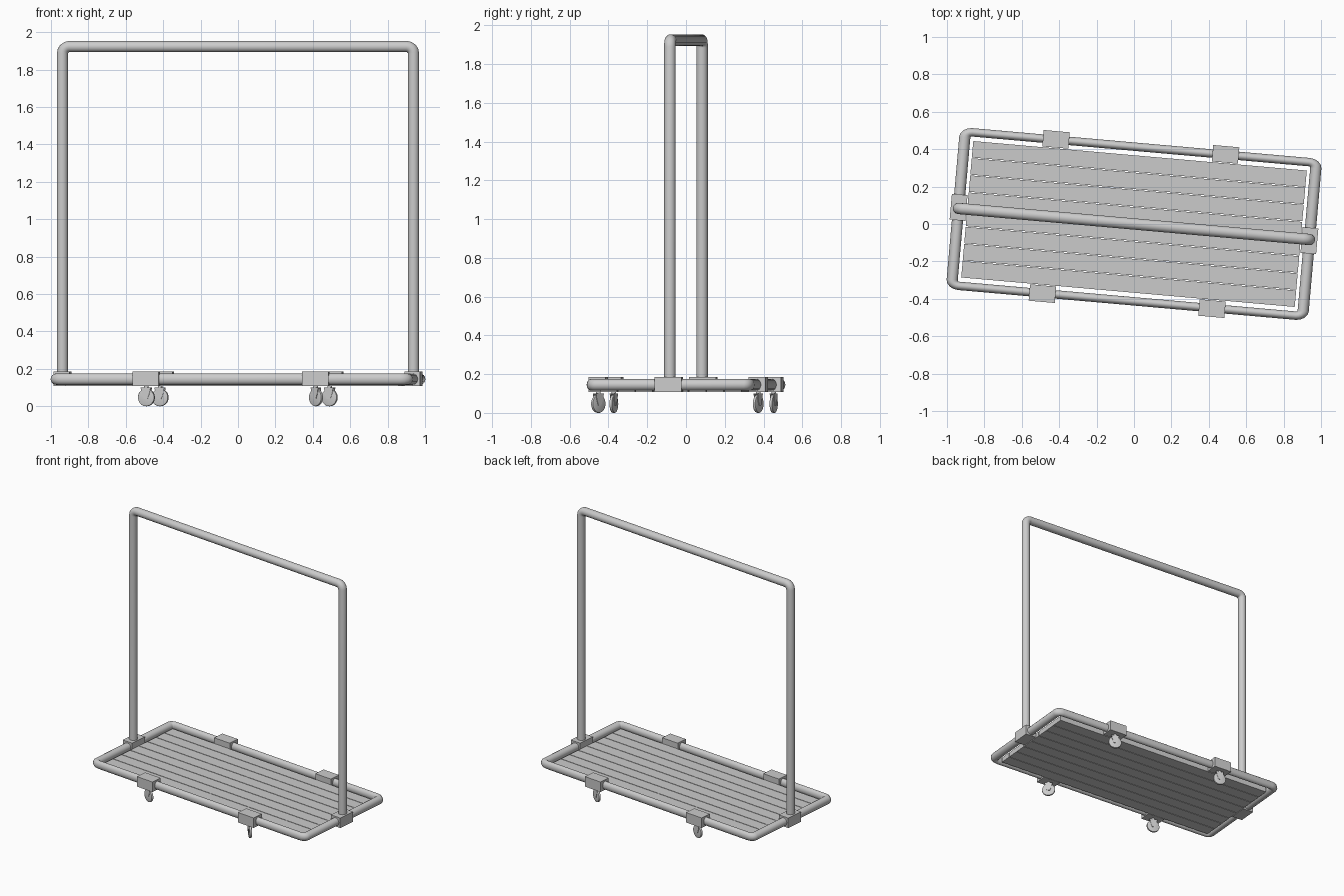
import bpy, bmesh
from math import radians, cos, sin, pi
from mathutils import Matrix, Vector

if "Cube" in bpy.data.objects:
    bpy.data.objects.remove(bpy.data.objects["Cube"])

TURN = Matrix.Rotation(radians(-5.05), 4, 'Z')   # whole cart sits slightly turned


def finish(ob, smooth=True):
    ob.matrix_world = TURN
    if smooth:
        bpy.context.view_layer.objects.active = ob
        bpy.ops.object.select_all(action='DESELECT')
        ob.select_set(True)
        bpy.ops.object.shade_smooth_by_angle(angle=radians(35))
    return ob


def mesh_object(name, bm, smooth=True):
    bmesh.ops.recalc_face_normals(bm, faces=bm.faces)
    me = bpy.data.meshes.new(name)
    bm.to_mesh(me)
    bm.free()
    ob = bpy.data.objects.new(name, me)
    bpy.context.collection.objects.link(ob)
    return finish(ob, smooth)


def round_corner(prev, p, nxt, r, n=4):
    # points of a quarter bend replacing a right-angle corner
    a, b = (prev - p).normalized(), (nxt - p).normalized()
    c = p + (a + b) * r
    return [c - b * r * cos(t * pi / 2 / n) - a * r * sin(t * pi / 2 / n) for t in range(n + 1)]


def tube(name, corners, radius, bend, closed, scale=(1, 1, 1)):
    pts = [Vector(c) for c in corners]
    path = []
    for i, p in enumerate(pts):
        if not closed and i in (0, len(pts) - 1):
            path.append(p)
        else:
            path += round_corner(pts[i - 1], p, pts[(i + 1) % len(pts)], bend)
    cu = bpy.data.curves.new(name + "_path", 'CURVE')
    cu.dimensions = '3D'
    cu.bevel_depth = radius
    cu.bevel_resolution = 6
    cu.use_fill_caps = True
    sp = cu.splines.new('POLY')
    sp.points.add(len(path) - 1)
    for q, co in zip(sp.points, path):
        q.co = (*co, 1)
    sp.use_cyclic_u = closed
    tmp = bpy.data.objects.new(name + "_tmp", cu)
    bpy.context.collection.objects.link(tmp)
    me = bpy.data.meshes.new_from_object(tmp.evaluated_get(bpy.context.evaluated_depsgraph_get()))
    bpy.data.objects.remove(tmp)
    me.transform(Matrix.Diagonal((*scale, 1)))
    ob = bpy.data.objects.new(name, me)
    bpy.context.collection.objects.link(ob)
    return finish(ob)


def box(name, centre, size):
    bm = bmesh.new()
    bmesh.ops.create_cube(bm, size=1, matrix=Matrix.Translation(centre) @ Matrix.Diagonal((*size, 1)))
    return mesh_object(name, bm, False)


# base frame: closed tube, flattened across the depth
A, B, Z, SQ = 0.942, 0.412, 0.145, 0.75
tube("base_frame", [(-A, -B / SQ, Z), (A, -B / SQ, Z), (A, B / SQ, Z), (-A, B / SQ, Z)],
     0.03, 0.038, True, (1, SQ, 1))

# hanging rail with two uprights
tube("hanging_rail", [(-A, 0, 0.15), (-A, 0, 1.923), (A, 0, 1.923), (A, 0, 0.15)],
     0.03, 0.036, False)

# deck planks
COUNT, HALF = 8, 0.368
pitch = 2 * HALF / COUNT
for i in range(COUNT):
    box(f"deck_plank_{i + 1}", (0, -HALF + (i + 0.5) * pitch, 0.126), (1.79, pitch - 0.004, 0.036))

# upright clamps on the end tubes
for side, s in (("left", -1), ("right", 1)):
    box(f"upright_clamp_{side}", (s * A, s * 0.006 * -1, 0.147), (0.084, 0.138, 0.076))


def caster(tag, x, y, yaw):
    place = Matrix.Translation((x, y, 0)) @ Matrix.Rotation(radians(yaw), 4, 'Z')
    # wheel with softened rim
    bm = bmesh.new()
    bmesh.ops.create_cone(bm, cap_ends=True, segments=32, radius1=0.047, radius2=0.047, depth=0.016,
                          matrix=place @ Matrix.Translation((0, 0, 0.047)) @ Matrix.Rotation(pi / 2, 4, 'X'))
    rim = [e for e in bm.edges if any(len(f.verts) > 4 for f in e.link_faces)]
    bmesh.ops.bevel(bm, geom=rim, offset=0.004, segments=2, affect='EDGES', profile=0.5)
    mesh_object(f"caster_wheel_{tag}", bm)
    # fork: two tapered cheeks, a bridge and the swivel stem
    bm = bmesh.new()
    outline = [(-0.028, 0.1), (0.028, 0.1), (0.022, 0.07), (0.01, 0.038), (-0.01, 0.038), (-0.022, 0.07)]
    for s in (-1, 1):
        face = bm.faces.new([bm.verts.new(place @ Vector((px, s * 0.009, pz))) for px, pz in outline])
        ext = bmesh.ops.extrude_face_region(bm, geom=[face])
        vs = [v for v in ext["geom"] if isinstance(v, bmesh.types.BMVert)]
        bmesh.ops.translate(bm, verts=vs, vec=place.to_3x3() @ Vector((0, s * 0.003, 0)))
    bmesh.ops.create_cube(bm, size=1, matrix=place @ Matrix.Translation((0, 0, 0.098))
                          @ Matrix.Diagonal((0.056, 0.024, 0.006, 1)))
    bmesh.ops.create_cone(bm, cap_ends=True, segments=16, radius1=0.012, radius2=0.012, depth=0.02,
                          matrix=place @ Matrix.Translation((0, 0, 0.105)))
    mesh_object(f"caster_fork_{tag}", bm)


# caster clamps on the long tubes, wheels each swivelled differently
for tag, sx, sy, yaw in (("front_left", -1, -1, -16), ("front_right", 1, -1, -40),
                         ("back_left", -1, 1, -14), ("back_right", 1, 1, -23)):
    x, y = sx * 0.455, sy * 0.414
    box(f"caster_clamp_{tag}", (x, y, 0.147), (0.14, 0.088, 0.076))
    caster(tag, x, y, yaw)
